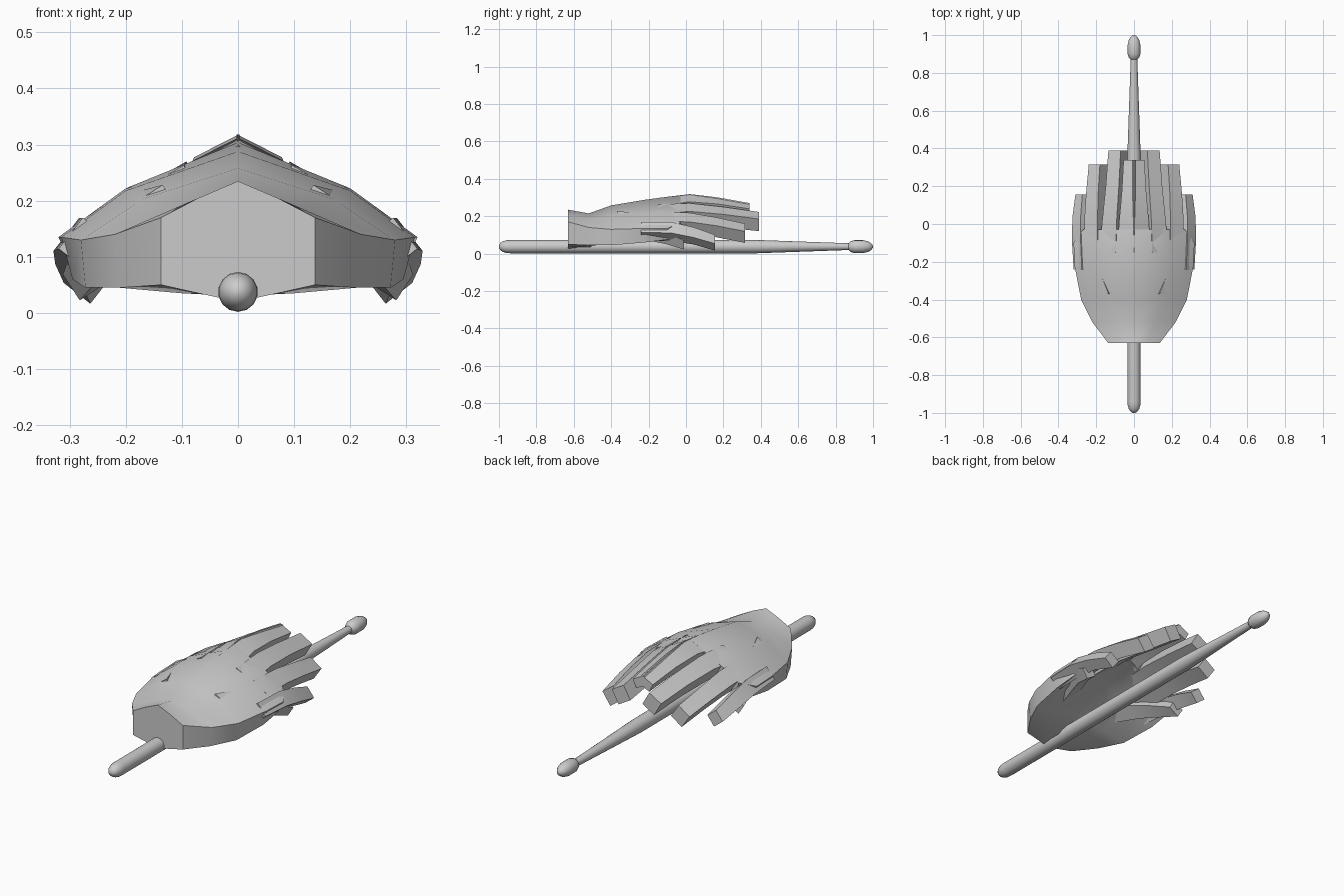
import bpy, bmesh, math
from mathutils import Vector

if "Cube" in bpy.data.objects:
    bpy.data.objects.remove(bpy.data.objects["Cube"])


def make_object(name, bm, angle=40, mirror=False):
    bmesh.ops.recalc_face_normals(bm, faces=bm.faces)
    me = bpy.data.meshes.new(name)
    bm.to_mesh(me)
    bm.free()
    ob = bpy.data.objects.new(name, me)
    bpy.context.collection.objects.link(ob)
    if mirror:
        m = ob.modifiers.new("mirror", 'MIRROR')
        m.use_clip = True
    bpy.ops.object.select_all(action='DESELECT')
    ob.select_set(True)
    bpy.context.view_layer.objects.active = ob
    bpy.ops.object.shade_smooth_by_angle(angle=math.radians(angle))
    return ob


def loft(bm, rings, closed=True, caps=True):
    loops = [[bm.verts.new(p) for p in r] for r in rings]
    n = len(loops[0])
    for a, b in zip(loops, loops[1:]):
        for i in range(n if closed else n - 1):
            j = (i + 1) % n
            bm.faces.new((a[i], a[j], b[j], b[i]))
    if caps:
        bm.faces.new(loops[0])
        bm.faces.new(loops[-1])


# Drumstick: turned profile of (y, radius)
profile = [(-1, .006), (-.993, .019), (-.98, .028), (-.96, .034), (-.94, .0355),
           (.38, .0355), (.87, .018), (.88, .028), (.90, .035),
           (.945, .035), (.975, .028), (.992, .017), (1, .005)]
bm = bmesh.new()
N = 14
loft(bm, [[(r * math.sin(2 * math.pi * k / N), y, .0375 + r * math.cos(2 * math.pi * k / N))
           for k in range(N)] for y, r in profile])
make_object("drumstick", bm)

# Back of hand and palm: half sections from ridge round to palm centre (x, z)
sections = [
    (-.63, [(0, .235), (.07, .205), (.137, .17), (.137, .05), (.07, .035), (0, .02)]),
    (-.52, [(0, .215), (.11, .185), (.22, .14), (.212, .045), (.10, .035), (0, .03)]),
    (-.40, [(0, .258), (.17, .203), (.28, .13), (.272, .045), (.14, .065), (0, .09)]),
    (-.22, [(0, .288), (.20, .218), (.315, .135), (.295, .06), (.16, .13), (0, .175)]),
    (-.10, [(0, .304), (.20, .222), (.32, .135), (.29, .075), (.17, .15), (0, .21)]),
    (-.03, [(0, .312), (.19, .215), (.27, .165), (.25, .11), (.17, .15), (0, .235)]),
]
bm = bmesh.new()
loft(bm, [[(x, y, z) for x, z in pts] for y, pts in sections], closed=False)
make_object("hand_palm", bm, 40, mirror=True)


# Fingers: tilted box swept along path points (x, y, top z, width, thickness)
def finger(name, tilt, path):
    t = math.radians(tilt)
    u = Vector((math.cos(t), 0, -math.sin(t)))
    n = Vector((math.sin(t), 0, math.cos(t)))
    rings = []
    for x, y, z, w, h in path:
        c = Vector((x, y, z))
        rings.append([c - u * w / 2, c + u * w / 2,
                      c + u * w / 2 - n * h, c - u * w / 2 - n * h])
    bm = bmesh.new()
    loft(bm, rings)
    ob = make_object(name, bm, 35)
    ob.modifiers.new("mirror", 'MIRROR').use_mirror_merge = False


finger("index_finger", 27, [(.045, -.15, .275, .10, .07), (.038, .02, .298, .09, .065),
                            (.03, .17, .283, .078, .055), (.025, .34, .255, .068, .045)])
finger("middle_finger", 30, [(.14, -.15, .238, .10, .08), (.13, .02, .248, .088, .08),
                             (.115, .2, .23, .08, .08), (.103, .39, .204, .075, .075)])
finger("ring_finger", 35, [(.228, -.15, .2, .09, .08), (.228, .02, .194, .085, .08),
                           (.222, .16, .172, .078, .075), (.21, .315, .14, .072, .075)])
finger("little_finger", 52, [(.298, -.24, .142, .07, .07), (.306, -.08, .14, .075, .07),
                             (.304, .04, .114, .07, .06), (.292, .155, .077, .06, .06)])

# Thumb folded under the palm, its base breaking through the back of the hand
finger("thumb", 33, [(.17, -.37, .205, .085, .11), (.235, -.21, .188, .085, .11),
                     (.265, -.11, .135, .075, .075), (.287, -.01, .085, .06, .055)])
